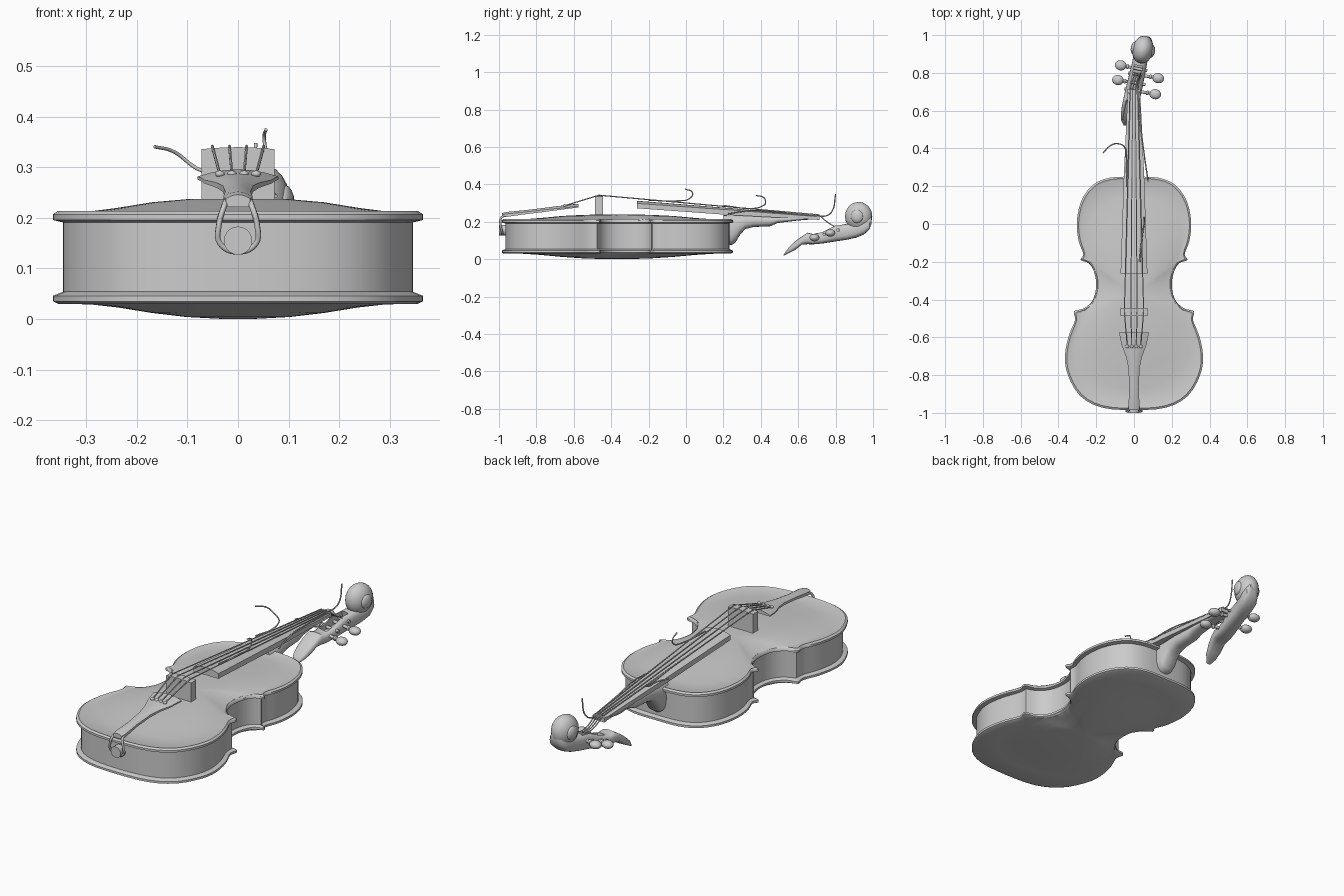
import bpy, bmesh, math
from mathutils import Vector

if "Cube" in bpy.data.objects:
    bpy.data.objects.remove(bpy.data.objects["Cube"])

def smooth(ob, deg=35):
    bpy.ops.object.select_all(action='DESELECT')
    ob.select_set(True)
    bpy.context.view_layer.objects.active = ob
    bpy.ops.object.shade_smooth_by_angle(angle=math.radians(deg))
    return ob

def skin(name, rings, deg=35):
    """Bridge a list of equal-length rings and cap both ends."""
    bm = bmesh.new()
    vs = [[bm.verts.new(p) for p in r] for r in rings]
    n = len(vs[0])
    for a, b in zip(vs, vs[1:]):
        for i in range(n):
            j = (i + 1) % n
            bm.faces.new((a[i], a[j], b[j], b[i]))
    bm.faces.new(vs[0][::-1])
    bm.faces.new(vs[-1])
    bmesh.ops.recalc_face_normals(bm, faces=bm.faces)
    me = bpy.data.meshes.new(name)
    bm.to_mesh(me)
    bm.free()
    ob = bpy.data.objects.new(name, me)
    bpy.context.collection.objects.link(ob)
    return smooth(ob, deg)

def oval(x, y, zlo, zhi, w, p=2.5, n=20):
    """Rounded cross-section standing at y."""
    z, h, out = (zlo + zhi) / 2, (zhi - zlo) / 2, []
    for i in range(n):
        c, s = math.cos(math.tau * i / n), math.sin(math.tau * i / n)
        out.append((x + w * math.copysign(abs(c) ** (2 / p), c), y,
                    z + h * math.copysign(abs(s) ** (2 / p), s)))
    return out

def crowned(y, zlo, zhi, w, crown, x=0):
    """Strip cross-section with an arched top."""
    top = [(x + w * t, y, zhi - crown * t * t) for t in (1, .66, .33, 0, -.33, -.66, -1)]
    return [(x - w, y, zlo), (x + w, y, zlo)] + top

def wire(name, pts, r=.003):
    cu = bpy.data.curves.new(name, 'CURVE')
    cu.dimensions = '3D'
    cu.bevel_depth, cu.bevel_resolution, cu.resolution_u = r, 1, 6
    cu.use_fill_caps = True
    sp = cu.splines.new('BEZIER')
    sp.bezier_points.add(len(pts) - 1)
    for b, p in zip(sp.bezier_points, pts):
        b.co = p
        b.handle_left_type = b.handle_right_type = 'AUTO'
    ob = bpy.data.objects.new(name, cu)
    bpy.context.collection.objects.link(ob)
    return ob

def ball(name, loc, scale, rot=0, seg=20):
    bpy.ops.mesh.primitive_uv_sphere_add(segments=seg, ring_count=seg // 2, location=loc,
                                         rotation=(0, 0, rot))
    ob = bpy.context.object
    ob.name, ob.scale = name, scale
    return smooth(ob, 60)

def rod(name, a, b, r, seg=12):
    a, b = Vector(a), Vector(b)
    bpy.ops.mesh.primitive_cylinder_add(vertices=seg, radius=r, depth=(b - a).length,
                                        location=(a + b) / 2)
    ob = bpy.context.object
    ob.name = name
    ob.rotation_euler = (b - a).to_track_quat('Z', 'Y').to_euler()
    return smooth(ob)

# Body outline: half profile mirrored and rounded
half = [(0, .25), (.13, .245), (.22, .205), (.28, .12), (.303, .01), (.293, -.09), (.268, -.16),
        (.283, -.19), (.24, -.207), (.213, -.25), (.2, -.32), (.217, -.4), (.265, -.447),
        (.318, -.462), (.312, -.51), (.345, -.59), (.366, -.7), (.35, -.8), (.285, -.91),
        (.17, -.972), (0, -.985)]
ctrl = [Vector(p) for p in half] + [Vector((-x, y)) for x, y in half[-2:0:-1]]

def catmull(c, k=3):
    out, n = [], len(c)
    for i in range(n):
        a, b, d, e = c[i - 1], c[i], c[(i + 1) % n], c[(i + 2) % n]
        for s in range(k):
            t = s / k
            out.append(.5 * (2 * b + (d - a) * t + (2 * a - 5 * b + 4 * d - e) * t * t
                             + (3 * b - a - 3 * d + e) * t ** 3))
    return out

def relax(c, it):
    for _ in range(it):
        c = [(c[i - 1] + 2 * c[i] + c[(i + 1) % len(c)]) / 4 for i in range(len(c))]
    return c

def inset(c, d):
    out = []
    for i in range(len(c)):
        t = (c[(i + 1) % len(c)] - c[i - 1]).normalized()
        out.append(c[i] + Vector((t.y, -t.x)) * d)
    return out

edge = catmull(ctrl)
rib = inset(relax(edge, 2), .018)
lip = inset(relax(edge, 1), .009)
soft = relax(edge, 30)
mid = Vector((0, -.37))
at = lambda c, z: [(p.x, p.y, z) for p in c]
sc = lambda s: [mid + (p - mid) * s for p in soft]

# Sides and the two arched plates
skin("ribs", [at(rib, .045), at(rib, .2)])
skin("top_plate", [at(rib, .191), at(edge, .196), at(edge, .207), at(lip, .214), at(rib, .21)]
     + [at(sc(s), z) for s, z in ((.86, .213), (.7, .22), (.5, .231), (.3, .237), (.08, .239))], 50)
skin("back_plate", [at(rib, .054), at(edge, .046), at(edge, .035), at(lip, .03)]
     + [at(sc(s), z) for s, z in ((.86, .029), (.7, .023), (.5, .012), (.3, .004), (.08, 0))], 50)

# Broken neck with heel, fingerboard and nut
skin("neck", [oval(0, *s) for s in (
    (.2, .076, .235, .05), (.245, .076, .238, .05), (.265, .09, .238, .049), (.285, .125, .237, .046),
    (.315, .16, .236, .043), (.36, .172, .236, .04), (.45, .176, .232, .037), (.49, .193, .229, .035),
    (.6, .207, .225, .032), (.68, .213, .22, .025))])
skin("fingerboard", [crowned(-.262, .272, .312, .071, .014), crowned(.25, .235, .272, .054, .01),
                     crowned(.7, .211, .232, .033, .004)])
skin("nut", [crowned(.7, .209, .236, .034, .003), crowned(.715, .209, .234, .033, .003)])

# Bridge
skin("bridge", [crowned(-.486, .228, .34, .072, .004), crowned(-.444, .228, .34, .072, .004)])

# Tailpiece, gut loop and end button
skin("tailpiece", [crowned(*s) for s in (
    (-.985, .222, .246, .024, .008), (-.96, .226, .252, .029, .01), (-.86, .24, .262, .025, .01),
    (-.76, .252, .274, .03, .01), (-.7, .26, .282, .043, .012), (-.64, .268, .289, .066, .014),
    (-.6, .273, .294, .074, .014), (-.575, .276, .296, .08, .014))], 45)
wire("tail_gut", [(-.022, -.95, .235), (-.027, -.985, .225), (-.038, -.992, .185), (-.036, -.985, .15),
                  (0, -.98, .133), (.036, -.985, .15), (.038, -.992, .185), (.027, -.985, .225),
                  (.022, -.95, .235)], .006)
rod("end_button", (0, -.95, .155), (0, -1, .155), .028, 20)

# Strings stretched from tailpiece over bridge to nut
for i, t in enumerate((-1.5, -.5, .5, 1.5)):
    rod(f"string_tail_{i}", (t * .024, -.645, .287), (t * .034, -.465, .342), .003, 6)
    rod(f"string_main_{i}", (t * .034, -.465, .342), (t * .014, .71, .237), .003, 6)
    ball(f"string_knot_{i}", (t * .024, -.648, .287), (.01, .01, .007), 0, 10)
    wire(f"string_peg_end_{i}", [(t * .014, .71, .237), (t * .012 + .01, .76, .195),
                                 (t * .012 + .025, .8, .172)])
# Loose snapped ends
wire("loose_string_left", [(-.04, .2, .287), (-.042, .37, .272), (-.052, .41, .285),
                           (-.085, .425, .3), (-.125, .415, .33), (-.165, .375, .341)], .0035)
wire("loose_string_middle", [(.03, -.2, .315), (.045, -.05, .312), (.056, .02, .325),
                             (.052, .035, .355), (.055, -.005, .375)], .0035)
wire("loose_string_head", [(.01, .69, .235), (.02, .75, .232), (.03, .78, .255), (.035, .8, .348)], .0035)
wire("loose_string_right", [(.025, .7, .233), (.038, .5, .25), (.055, .36, .26), (.075, .225, .243)], .0035)
wire("loose_string_nut", [(-.02, .71, .232), (-.045, .63, .22), (-.06, .55, .235)])

# Snapped-off head: splintered neck end, pegbox and scroll
lean = -math.atan(.2)
hx = lambda y: .04 + (y - .9) * .22
head = skin("pegbox", [oval(hx(y), y, lo, hi, w, 3) for y, lo, hi, w in (
    (.522, .018, .024, .012), (.55, .032, .064, .032), (.585, .05, .097, .04), (.62, .078, .122, .043),
    (.65, .08, .142, .044), (.68, .079, .134, .044), (.73, .084, .147, .044), (.8, .095, .182, .042),
    (.86, .104, .188, .04), (.91, .115, .2, .043), (.95, .131, .21, .045), (.98, .158, .22, .036),
    (.992, .19, .23, .02))])
bpy.ops.mesh.primitive_cube_add(size=1, location=(hx(.76), .765, .18), rotation=(.2, 0, lean))
cut = bpy.context.object
cut.name, cut.scale, cut.hide_render = "slot_cutter", (.045, .15, .11), True
mod = head.modifiers.new("slot", 'BOOLEAN')
mod.object, mod.operation, mod.solver = cut, 'DIFFERENCE', 'EXACT'
smooth(head)
bpy.ops.object.modifier_apply(modifier="slot")
bpy.data.objects.remove(cut)
ball("scroll", (.047, .923, .229), (.056, .074, .077), lean, 24)
for s in (-1, 1):
    ball(f"scroll_eye_{s}", (.047 + s * .046, .923 - s * .009, .229), (.018, .034, .036), lean, 16)

# Tuning pegs, two per side
for i, (tip, headp, z) in enumerate((
        ((.07, .812), (-.07, .84), .152), ((.06, .738), (-.085, .762), .128),
        ((-.03, .8), (.128, .772), .14), ((-.05, .715), (.113, .687), .115))):
    a, b = Vector((*tip, z + .004)), Vector((*headp, z))
    rod(f"peg_shaft_{i}", a, b, .008)
    ball(f"peg_collar_{i}", a.lerp(b, .74), (.008, .013, .013), lean, 12)
    ball(f"peg_head_{i}", b, (.031, .027, .02), lean, 16)
